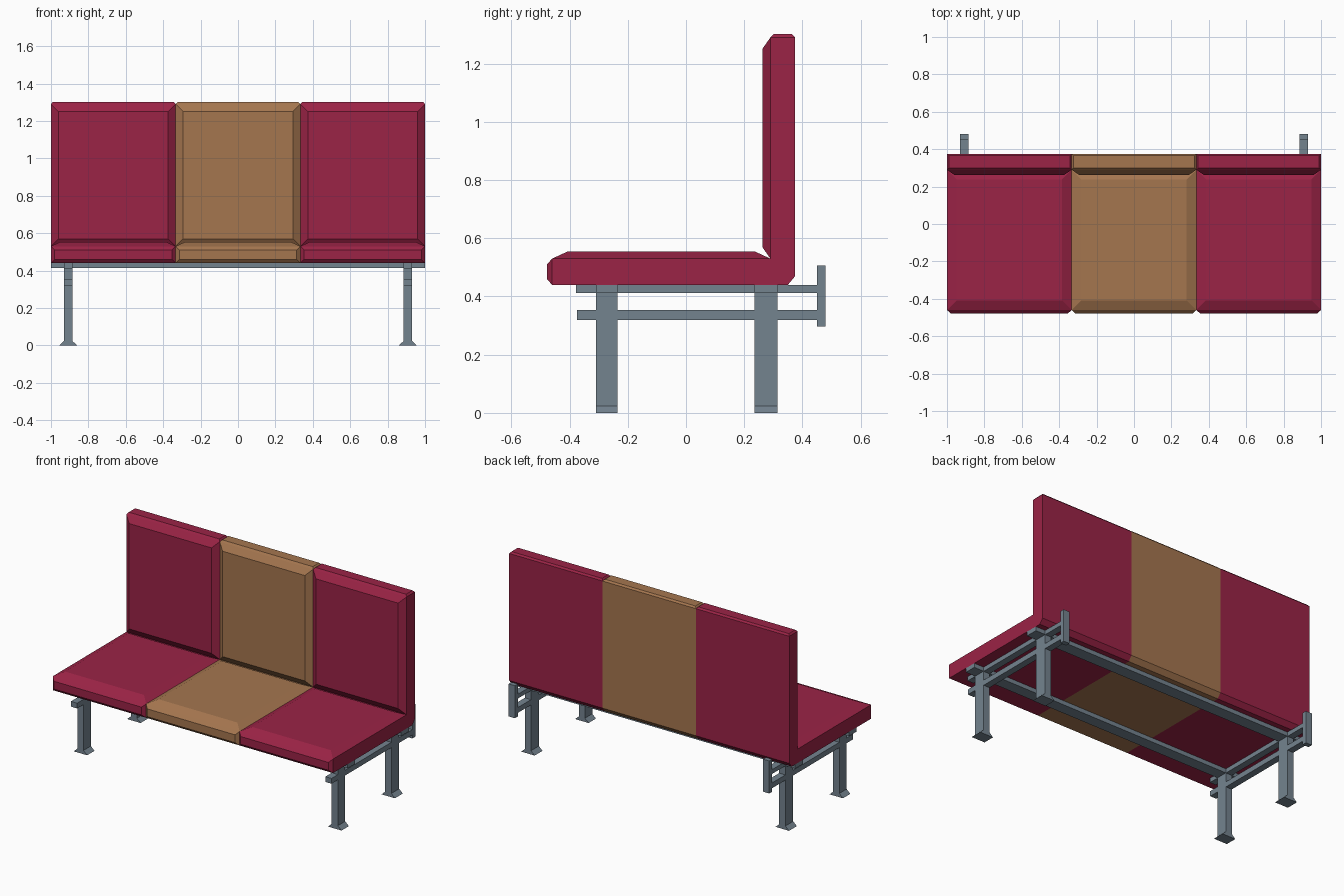
import bpy, bmesh

if "Cube" in bpy.data.objects:
    bpy.data.objects.remove(bpy.data.objects["Cube"])

def material(name, rgb):
    m = bpy.data.materials.new(name)
    m.diffuse_color = (*rgb, 1)
    m.use_nodes = True
    m.node_tree.nodes["Principled BSDF"].inputs["Base Color"].default_value = m.diffuse_color
    return m

RED = material("crimson upholstery", (0.328, 0.0168, 0.0612))
TAN = material("tan upholstery", (0.376, 0.181, 0.0785))
STEEL = material("grey steel", (0.174, 0.227, 0.275))

def finish(bm, name, mat):
    bmesh.ops.recalc_face_normals(bm, faces=bm.faces)
    me = bpy.data.meshes.new(name)
    bm.to_mesh(me)
    bm.free()
    me.materials.append(mat)
    ob = bpy.data.objects.new(name, me)
    bpy.context.collection.objects.link(ob)
    return ob

def box(name, x, y, z):
    bm = bmesh.new()
    bmesh.ops.create_cube(bm, size=1)
    for v in bm.verts:
        for i, (lo, hi) in enumerate((x, y, z)):
            v.co[i] = hi if v.co[i] > 0 else lo
    return finish(bm, name, STEEL)

# Upholstered sections: L-shaped profile (y, z) with padded faces
PROFILE = [(-0.46, 0.44), (-0.46, 0.53), (0.29, 0.53), (0.29, 1.29),
           (0.375, 1.29), (0.375, 0.47), (0.35, 0.44)]
# profile edge index: (inset width, padding height)
PADS = {0: (0.02, 0.018), 1: (0.052, 0.024), 2: (0.04, 0.028), 3: (0.01, 0.011)}

def section(name, x0, x1, mat):
    bm = bmesh.new()
    a = [bm.verts.new((x0, y, z)) for y, z in PROFILE]
    b = [bm.verts.new((x1, y, z)) for y, z in PROFILE]
    n = len(PROFILE)
    sides = [bm.faces.new((a[i], a[(i + 1) % n], b[(i + 1) % n], b[i])) for i in range(n)]
    bm.faces.new(a)
    bm.faces.new(b[::-1])
    bmesh.ops.recalc_face_normals(bm, faces=bm.faces)
    for i, (width, height) in PADS.items():
        bmesh.ops.inset_individual(bm, faces=[sides[i]], thickness=width,
                                   depth=height, use_even_offset=True)
    return finish(bm, name, mat)

T = 1 / 3
section("left_seat_section", -1, -T, RED)
section("middle_seat_section", -T, T, TAN)
section("right_seat_section", T, 1, RED)

# Steel frame
ROWS = {"front": (-0.31, -0.235), "back": (0.235, 0.315)}
for row, ys in ROWS.items():
    box(row + "_long_rail", (-1, 1), ys, (0.413, 0.441))

for side, s in (("left", -1), ("right", 1)):
    cx = s * 0.908
    xs = (cx - 0.022, cx + 0.022)
    for row, ys in ROWS.items():
        box(f"{side}_{row}_leg", xs, ys, (0.024, 0.414))
        # Foot flares sideways towards the floor
        foot = box(f"{side}_{row}_foot", xs, ys, (0, 0.024))
        for v in foot.data.vertices:
            if v.co.z < 0.01:
                v.co.x = cx + (0.048 if v.co.x > cx else -0.048)
    # Cross bars and rear mounting plate
    box(side + "_upper_cross_bar", xs, (-0.378, 0.45), (0.412, 0.44))
    box(side + "_lower_cross_bar", xs, (-0.375, 0.45), (0.32, 0.354))
    box(side + "_rear_plate", xs, (0.45, 0.48), (0.297, 0.507))
